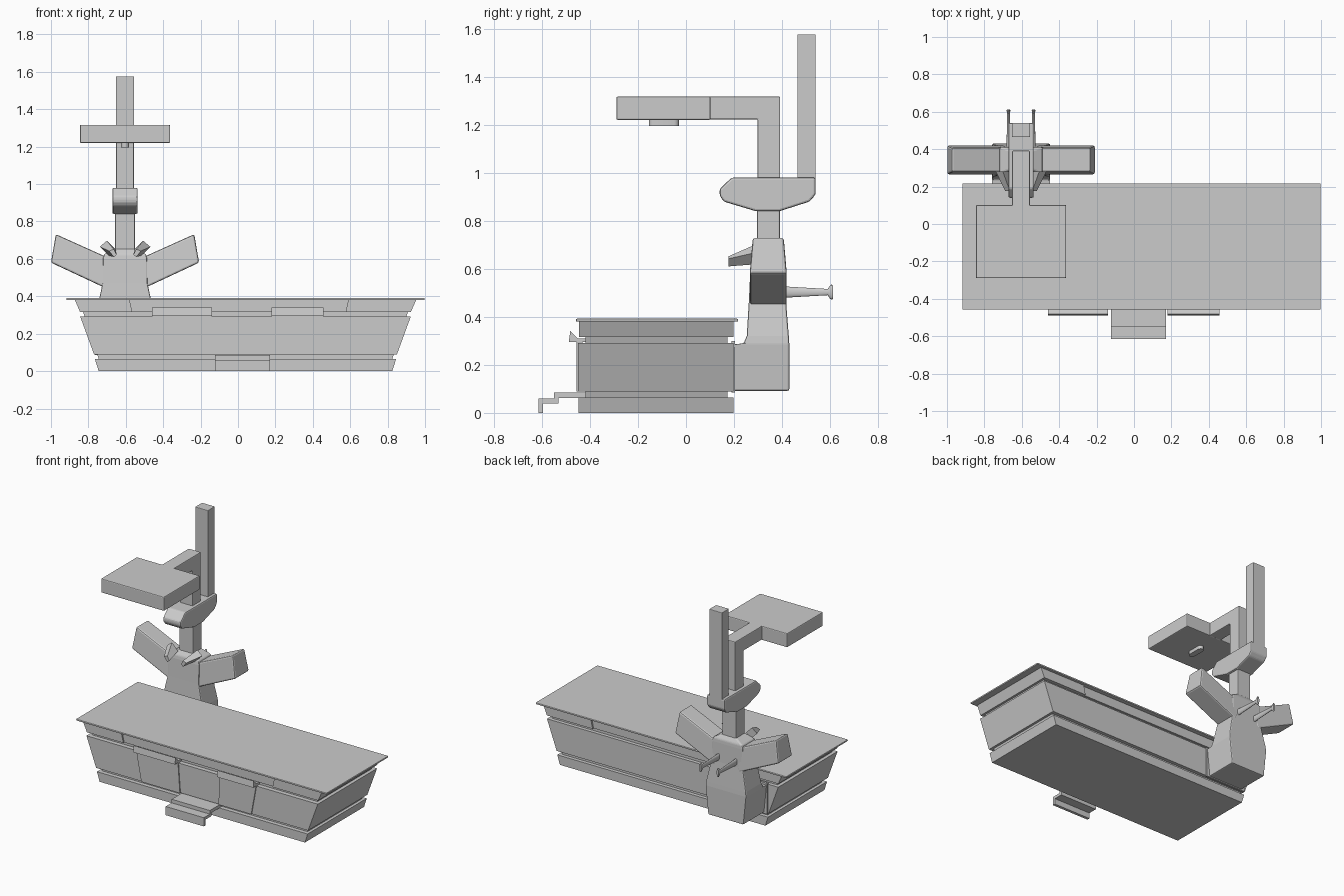
import bpy, bmesh, math
from mathutils import Vector

if "Cube" in bpy.data.objects:
    bpy.data.objects.remove(bpy.data.objects["Cube"])

CX = -0.604   # centre line of the column
TX = 0.04     # centre line of the table


def finish(bm, name, bevel=0, smooth=False):
    bmesh.ops.recalc_face_normals(bm, faces=bm.faces)
    me = bpy.data.meshes.new(name)
    bm.to_mesh(me)
    bm.free()
    ob = bpy.data.objects.new(name, me)
    bpy.context.collection.objects.link(ob)
    if bevel:
        m = ob.modifiers.new("bevel", 'BEVEL')
        m.width, m.segments = bevel, 2
        m.limit_method, m.angle_limit = 'ANGLE', math.radians(25)
    if smooth:
        bpy.ops.object.select_all(action='DESELECT')
        bpy.context.view_layer.objects.active = ob
        ob.select_set(True)
        bpy.ops.object.shade_smooth_by_angle(angle=math.radians(35))
    return ob


def loft(name, rings, bevel=0, smooth=False):
    """Skin a list of equal-length point rings and cap both ends."""
    bm = bmesh.new()
    vs = [[bm.verts.new(p) for p in r] for r in rings]
    n = len(vs[0])
    for a, b in zip(vs, vs[1:]):
        for i in range(n):
            bm.faces.new((a[i], a[(i + 1) % n], b[(i + 1) % n], b[i]))
    bm.faces.new(vs[0])
    bm.faces.new(vs[-1])
    return finish(bm, name, bevel, smooth)


def prism_y(name, xz, y0, y1, bevel=0):
    return loft(name, [[(x, y, z) for x, z in xz] for y in (y0, y1)], bevel)


def prism_x(name, yz, x0, x1, bevel=0):
    return loft(name, [[(x, y, z) for y, z in yz] for x in (x0, x1)], bevel)


def box(name, x0, x1, y0, y1, z0, z1, bevel=0):
    return prism_y(name, [(x0, z0), (x1, z0), (x1, z1), (x0, z1)], y0, y1, bevel)


def trapezoid(cx, h0, h1, z0, z1):
    return [(cx - h0, z0), (cx + h0, z0), (cx + h1, z1), (cx - h1, z1)]


# Table cabinet: tapered bands around a slightly recessed core
prism_y("cabinet_core", trapezoid(TX, 0.77, 0.89, 0.02, 0.382), -0.418, 0.173)
prism_y("cabinet_plinth", trapezoid(TX, 0.785, 0.805, 0.0, 0.064), -0.447, 0.198)
prism_y("cabinet_body", trapezoid(TX, 0.81, 0.884, 0.09, 0.292), -0.449, 0.198)
prism_y("upper_band_middle", trapezoid(0.005, 0.575, 0.585, 0.315, 0.382), -0.435, 0.187)
for side, s in (("left", -1), ("right", 1)):
    inner = [-0.565, -0.58] if s < 0 else [0.575, 0.59]
    prism_y("upper_band_" + side, [(inner[0], 0.315), (TX + s * 0.884, 0.315),
            (TX + s * 0.913, 0.382), (inner[1], 0.382)], -0.445, 0.198)
box("table_top", TX - 0.958, TX + 0.958, -0.458, 0.217, 0.38, 0.392, 0.004)

# Front drawers and their slanted handles
for side, p in (("left", [(-0.42, 0.09), (-0.125, 0.09), (-0.14, 0.3), (-0.46, 0.3)]),
                ("right", [(0.17, 0.09), (0.42, 0.09), (0.458, 0.3), (0.18, 0.3)])):
    prism_y("drawer_" + side, p, -0.456, -0.43)
    prism_x("drawer_handle_" + side, [(-0.418, 0.296), (-0.488, 0.296), (-0.482, 0.34),
            (-0.45, 0.31), (-0.418, 0.31)], p[3][0], p[2][0])

# Folded foot step
prism_x("foot_step", [(-0.615, 0), (-0.595, 0), (-0.595, 0.04), (-0.53, 0.04),
        (-0.53, 0.063), (-0.41, 0.063), (-0.41, 0.085), (-0.55, 0.085),
        (-0.55, 0.06), (-0.615, 0.06)], -0.122, 0.17)

# Column body: stacked sections (z, half width, front y, back y)
sections = [(0.092, 0.135, 0.198, 0.43), (0.285, 0.155, 0.198, 0.43),
            (0.29, 0.155, 0.24, 0.43), (0.32, 0.152, 0.253, 0.428),
            (0.47, 0.12, 0.262, 0.416), (0.6, 0.118, 0.268, 0.412),
            (0.625, 0.112, 0.272, 0.41), (0.655, 0.053, 0.295, 0.391)]
loft("column_body", [[(CX - h, a, z), (CX + h, a, z), (CX + h, b, z), (CX - h, b, z)]
                     for z, h, a, b in sections], 0.007)
box("column_mount", CX - 0.16, CX + 0.16, 0.19, 0.205, 0.085, 0.3)
box("column_neck", CX - 0.053, CX + 0.053, 0.295, 0.391, 0.63, 0.85, 0.006)

for side, s in (("left", -1), ("right", 1)):
    # Raised side arms, narrowing at the upper edge
    arm = [(0.05, 0.588), (0.09, 0.437), (0.396, 0.58), (0.37, 0.732)]
    inset = (0.013, 0, 0, 0.013)
    loft("side_arm_" + side, [
        [(CX + s * x, 0.265 + i, z) for (x, z), i in zip(arm, inset)],
        [(CX + s * x, 0.42 - i, z) for (x, z), i in zip(arm, inset)]], 0.01)
    # Small slanted front paddles
    back = [(0.135, 0.665), (0.097, 0.697), (0.05, 0.65), (0.088, 0.618)]
    front = [(0.085, 0.642), (0.06, 0.652), (0.045, 0.622), (0.06, 0.61)]
    loft("front_paddle_" + side, [[(CX + s * x, 0.28, z) for x, z in back],
                                  [(CX + s * x, 0.177, z) for x, z in front]])
    # Tapered rear pegs with flared end plates (y, half width, half height)
    peg = [(0.4, 0.011, 0.024), (0.59, 0.007, 0.013), (0.6, 0.009, 0.028),
           (0.606, 0.01, 0.032), (0.613, 0.008, 0.027)]
    loft("rear_peg_" + side, [
        [(CX + s * 0.067 + w * math.cos(k * math.pi / 8), y, 0.503 + h * math.sin(k * math.pi / 8))
         for k in range(16)] for y, w, h in peg], 0, True)

# Rounded head block carrying the upper arms
prism_x("head_block", [(0.14, 0.932), (0.19, 0.98), (0.54, 0.98), (0.54, 0.91),
        (0.515, 0.88), (0.39, 0.84), (0.29, 0.84), (0.157, 0.88), (0.14, 0.905)],
        CX - 0.068, CX + 0.068, 0.009)
box("rear_tower", CX - 0.049, CX + 0.049, 0.464, 0.54, 0.96, 1.576, 0.003)

# Overhead arm and panel
prism_x("overhead_arm", [(0.298, 0.96), (0.392, 0.96), (0.392, 1.317), (0.09, 1.317),
        (0.09, 1.222), (0.298, 1.222)], CX - 0.047, CX + 0.047, 0.005)
box("overhead_panel", CX - 0.241, CX + 0.241, -0.29, 0.102, 1.22, 1.317, 0.006)

# Pill-shaped lamp under the panel
pill = []
for k in range(18):
    end = 1 if k < 9 else -1
    a = math.pi * (k - (0 if k < 9 else 1)) / 8
    pill.append((CX + 0.021 * math.cos(a), -0.092 + end * 0.042 + 0.021 * math.sin(a)))
loft("panel_lamp", [[(x, y, z) for x, y in pill] for z in (1.195, 1.23)], 0, True)
